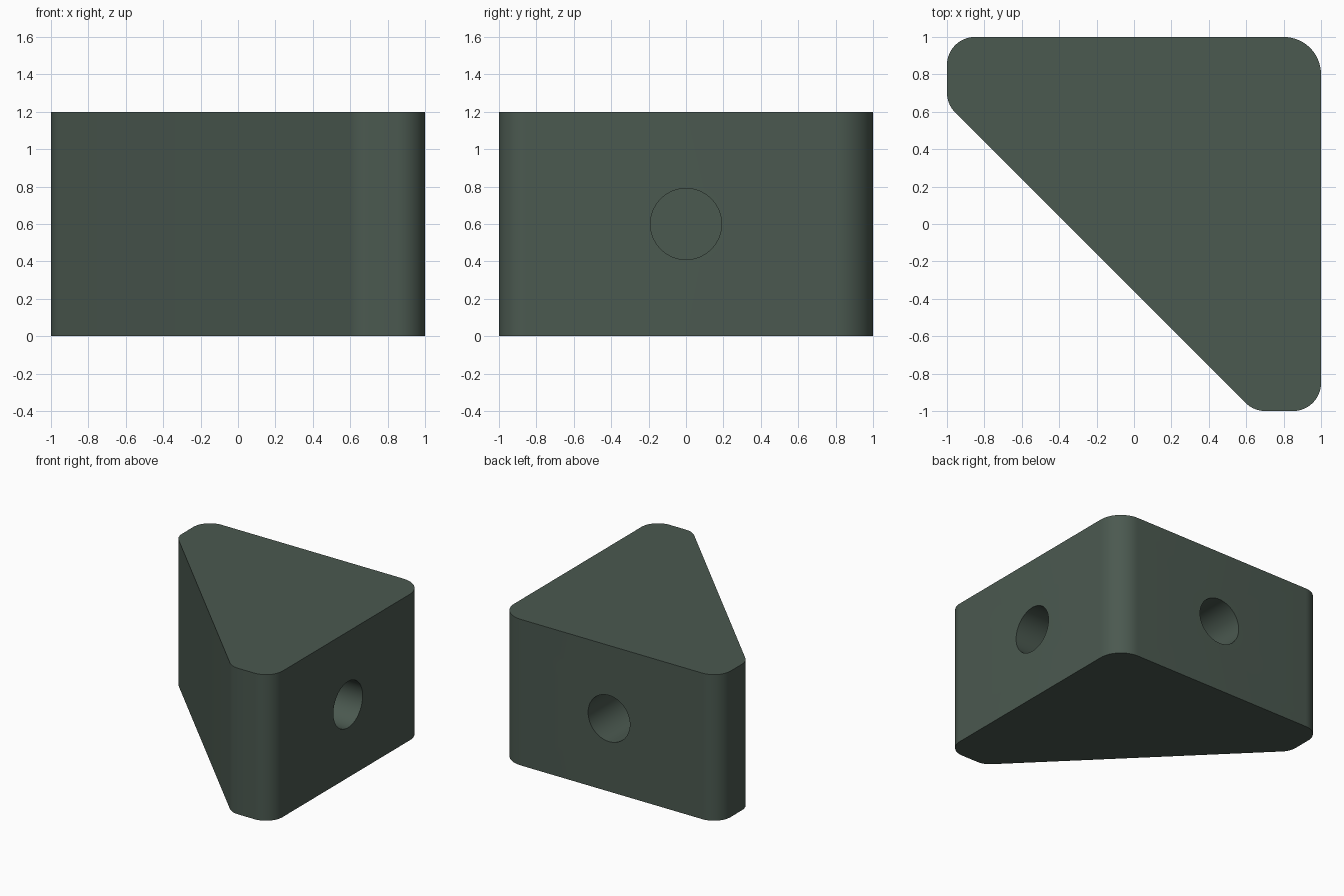
import bpy, bmesh, math
from mathutils import Vector

if "Cube" in bpy.data.objects:
    bpy.data.objects.remove(bpy.data.objects["Cube"])

HEIGHT, HOLE_R, HOLE_DEPTH = 1.2, 0.19, 0.6

# Plan outline: corner x, y and fillet radius (counter-clockwise)
CORNERS = [(1, 1, 0.2), (-1, 1, 0.15), (-1, 0.64, 0.15),
           (0.64, -1, 0.15), (1, -1, 0.15)]


def rounded_outline(corners, seg_angle=math.radians(6)):
    pts = []
    n = len(corners)
    for i, (x, y, r) in enumerate(corners):
        p = Vector((x, y))
        a = (Vector(corners[i - 1][:2]) - p).normalized()
        b = (Vector(corners[(i + 1) % n][:2]) - p).normalized()
        half = a.angle(b) / 2
        centre = p + (a + b).normalized() * r / math.sin(half)
        start = p + a * r / math.tan(half) - centre
        sweep = math.pi - 2 * half
        steps = max(2, round(sweep / seg_angle))
        for k in range(steps + 1):
            t = sweep * k / steps
            c, s = math.cos(t), math.sin(t)
            pts.append(centre + Vector((start.x * c - start.y * s,
                                        start.x * s + start.y * c)))
    return pts


# Solid corner block
bm = bmesh.new()
base = bm.faces.new([bm.verts.new((p.x, p.y, 0)) for p in rounded_outline(CORNERS)])
top = bmesh.ops.extrude_face_region(bm, geom=[base])
bmesh.ops.translate(bm, vec=(0, 0, HEIGHT),
                    verts=[v for v in top["geom"] if isinstance(v, bmesh.types.BMVert)])
bmesh.ops.recalc_face_normals(bm, faces=bm.faces)
mesh = bpy.data.meshes.new("corner_block")
bm.to_mesh(mesh)
bm.free()
block = bpy.data.objects.new("corner_block", mesh)
bpy.context.collection.objects.link(block)

mat = bpy.data.materials.new("dark_green")
mat.diffuse_color = (0.07, 0.10, 0.08, 1)
mat.use_nodes = True
mat.node_tree.nodes["Principled BSDF"].inputs["Base Color"].default_value = mat.diffuse_color
mesh.materials.append(mat)


# Blind screw holes in the right and back faces
def drill(name, location, rotation):
    bpy.ops.mesh.primitive_cylinder_add(vertices=64, radius=HOLE_R, depth=2 * HOLE_DEPTH,
                                        location=location, rotation=rotation)
    cutter = bpy.context.object
    cutter.name = name
    cutter.data.materials.append(mat)
    mod = block.modifiers.new(name, 'BOOLEAN')
    mod.operation = 'DIFFERENCE'
    mod.solver = 'EXACT'
    mod.object = cutter
    bpy.context.view_layer.objects.active = block
    bpy.ops.object.modifier_apply(modifier=name)
    bpy.data.objects.remove(cutter)


drill("right_hole", (1, 0, HEIGHT / 2), (0, math.pi / 2, 0))
drill("back_hole", (0, 1, HEIGHT / 2), (math.pi / 2, 0, 0))

bpy.ops.object.select_all(action='DESELECT')
block.select_set(True)
bpy.context.view_layer.objects.active = block
bpy.ops.object.shade_smooth_by_angle(angle=math.radians(30))
